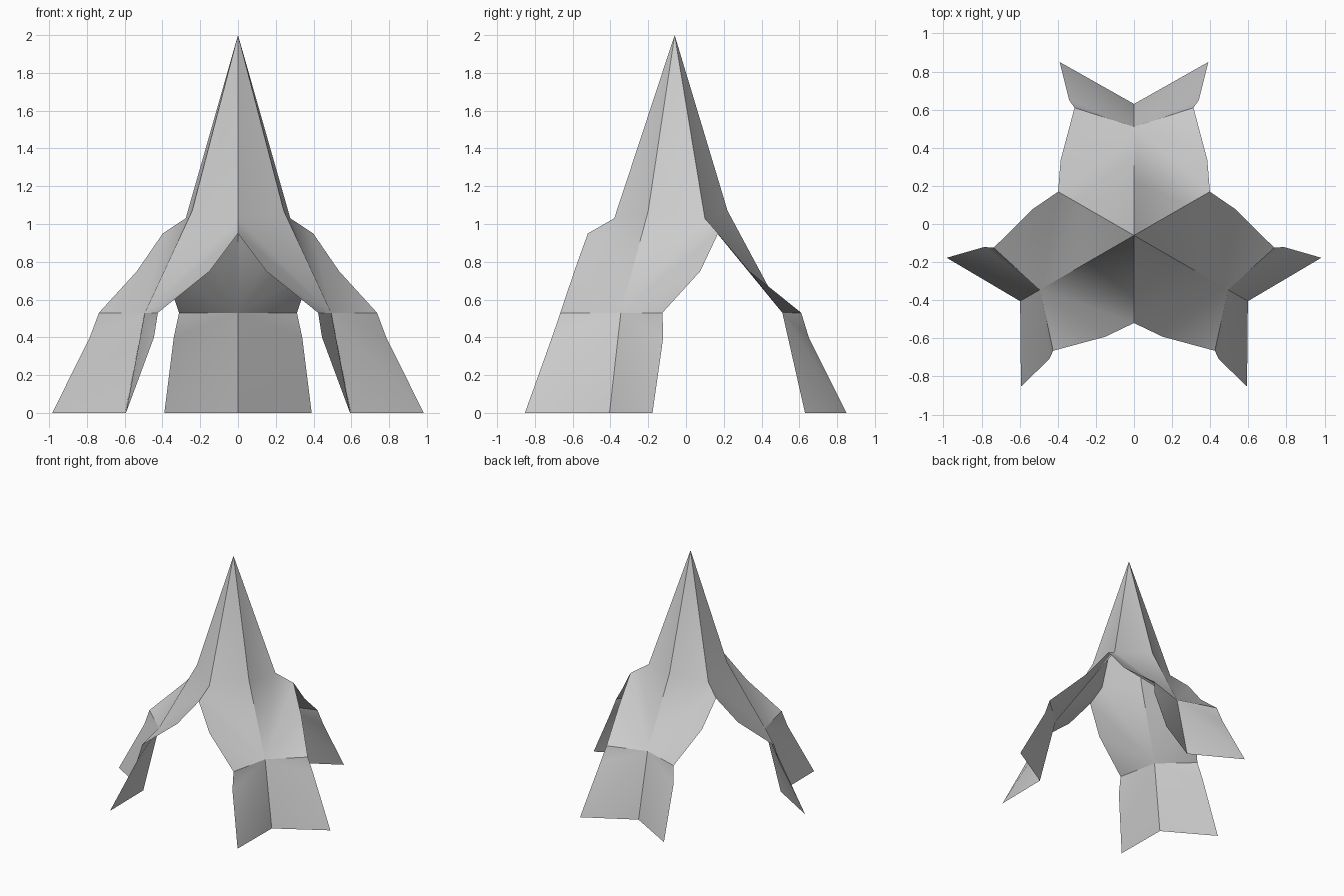
import bpy, bmesh, math
from mathutils import Vector, Matrix

cube = bpy.data.objects.get("Cube")
if cube:
    bpy.data.objects.remove(cube, do_unlink=True)

grey = bpy.data.materials.new("plain grey")
grey.use_nodes = True
grey.diffuse_color = (0.6, 0.6, 0.6, 1)
grey.node_tree.nodes["Principled BSDF"].inputs["Base Color"].default_value = (0.6, 0.6, 0.6, 1)

CENTRE = Vector((0, -0.06, 0))

# Half of one leg, pointing along +y from the axis: middle ridge and outer edge
APEX = (0, 0, 2)
RIDGE, KNEE, FOOT = (0, 0.28, 1.07), (0, 0.57, 0.53), (0, 0.69, 0)
SHOULDER = (0.277, 0.16, 1.03)
OUTER_EDGE = [SHOULDER, (0.398, 0.23, 0.95), (0.385, 0.396, 0.75),
              (0.312, 0.67, 0.53), (0.34, 0.71, 0.40), (0.39, 0.91, 0)]

half_leg = [(APEX, RIDGE, SHOULDER), (RIDGE, KNEE, SHOULDER)]
# Thigh and shin fan out from the knee
half_leg += [(KNEE, b, a) for a, b in zip(OUTER_EDGE, OUTER_EDGE[1:])]
half_leg.append((KNEE, FOOT, OUTER_EDGE[-1]))

# Mirror the half and repeat it three times round the axis
bm = bmesh.new()
for turn in range(3):
    spin = Matrix.Rotation(math.radians(120 * turn), 3, 'Z')
    for side in (1, -1):
        for tri in half_leg:
            pts = [spin @ Vector((side * x, y, z)) + CENTRE for x, y, z in tri]
            bm.faces.new([bm.verts.new(p) for p in pts[::side]])
bmesh.ops.remove_doubles(bm, verts=bm.verts, dist=0.004)
bmesh.ops.recalc_face_normals(bm, faces=bm.faces)
bm.normal_update()
# The sheet is open, so make sure its outside faces up
if sum(f.normal.z for f in bm.faces) < 0:
    bmesh.ops.reverse_faces(bm, faces=bm.faces)

mesh = bpy.data.meshes.new("three_legged_spire")
bm.to_mesh(mesh)
bm.free()
mesh.materials.append(grey)
spire = bpy.data.objects.new("three_legged_spire", mesh)
bpy.context.collection.objects.link(spire)

bpy.context.view_layer.objects.active = spire
spire.select_set(True)
bpy.ops.object.shade_smooth_by_angle(angle=math.radians(30))
